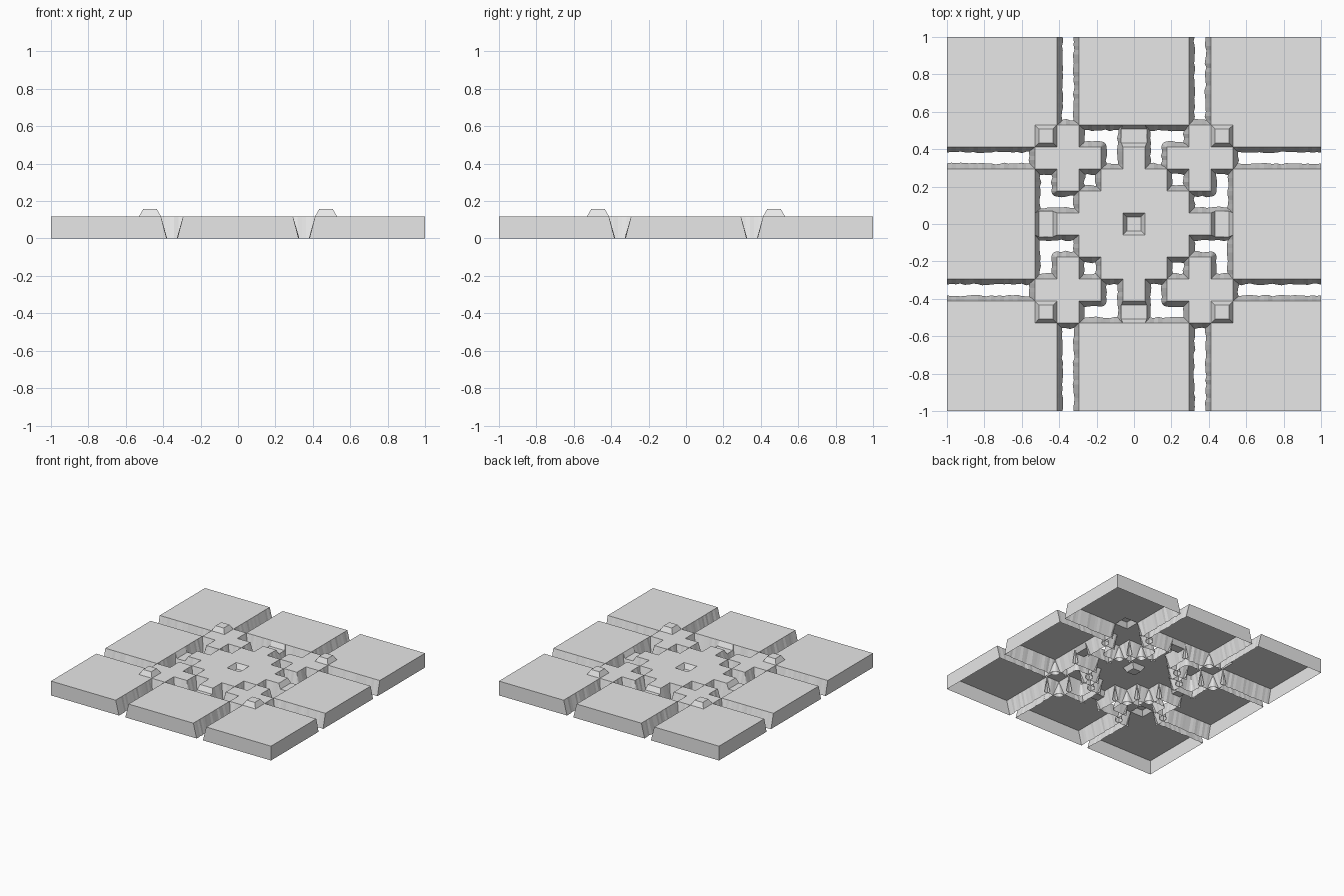
import bpy, bmesh, math, random
from mathutils import Vector

random.seed(4)
if "Cube" in bpy.data.objects:
    bpy.data.objects.remove(bpy.data.objects["Cube"], do_unlink=True)

CELL = 2 / 17          # grid step
HALF = 8               # cells run from -HALF to HALF
H = CELL               # deck height
STEP = CELL / 3        # height of studs, depth of pit and notches
INSET = 0.022
FLARE = 0.03           # how far walls lean out at the foot
SEGS = 5
SIDES = [Vector(d) for d in ((1, 0), (0, 1), (-1, 0), (0, -1))]

stone = bpy.data.materials.new("pale_grey")
stone.use_nodes = True
GREY = (0.8, 0.8, 0.8, 1)
stone.diffuse_color = GREY
stone.node_tree.nodes["Principled BSDF"].inputs["Base Color"].default_value = GREY


def part_of(i, j):
    """Name of the part covering a cell, or None in the channels."""
    a, b = max(abs(i), abs(j)), min(abs(i), abs(j))
    if a > HALF:
        return None
    if a <= 2 and b <= 1 or (b == 0 and a <= 4):
        return "centre_island"
    if a >= 5 and b <= 2:
        if abs(j) > abs(i):
            return "back_slab" if j > 0 else "front_slab"
        return "left_slab" if i > 0 else "right_slab"
    cross = (a, b) in {(3, 3), (3, 2), (4, 3)}
    if cross or (b >= 4):
        return ("back_" if j > 0 else "front_") + ("left" if i > 0 else "right") + "_corner"
    return None


def is_notch(i, j):
    return sorted((abs(i), abs(j))) == [0, 4]


def face(bm, pts, out):
    """Add a face turned towards the direction out."""
    f = bm.faces.new([bm.verts.new(p) for p in pts])
    f.normal_update()
    if f.normal.dot(Vector(out)) < 0:
        f.normal_flip()


def pt(xy, z):
    return Vector((xy.x, xy.y, z))


def square(c, r, z):
    return [pt(c + Vector((sx, sy)) * r, z) for sx, sy in ((-1, -1), (1, -1), (1, 1), (-1, 1))]


def stepped_cell(bm, c, dz):
    """A stud (dz > 0) or a pit (dz < 0) with sloping sides."""
    low, high = square(c, CELL / 2, H), square(c, CELL / 2 - INSET, H + dz)
    face(bm, high, (0, 0, 1))
    for k in range(4):
        m = (k + 1) % 4
        face(bm, [low[k], low[m], high[m], high[k]], (0, 0, 1))


def notch_cell(bm, c, along):
    """A lowered saddle, open on both channel sides."""
    side = Vector((-along.y, along.x))
    r = CELL / 2
    lean = FLARE * STEP / H
    rows = []
    for t, z, w in ((-r, H, r), (INSET - r, H - STEP, r + lean),
                    (r - INSET, H - STEP, r + lean), (r, H, r)):
        rows.append([pt(c + along * t + side * w * s, z) for s in (-1, 1)])
    for p, q in zip(rows, rows[1:]):
        face(bm, [p[0], p[1], q[1], q[0]], (0, 0, 1))


def channel_wall(bm, c, d, notch):
    """A leaning wall with a rough foot along one cell side."""
    tan = Vector((-d.y, d.x))
    r = CELL / 2
    ts = [-r + CELL * k / SEGS for k in range(SEGS + 1)]
    if notch:
        ts[1], ts[-2] = INSET - r, r - INSET
    tops, feet = [], []
    for k, t in enumerate(ts):
        end = k in (0, SEGS)
        z = H - STEP if notch and not end else H
        foot = FLARE if end else FLARE + random.uniform(-0.006, 0.004)
        base = c + tan * t
        tops.append(pt(base + d * (r + FLARE * (H - z) / H), z))
        feet.append(pt(base + d * (r + foot), 0))
    for k in range(SEGS):
        face(bm, [feet[k], feet[k + 1], tops[k + 1], tops[k]], (d.x, d.y, 0))


def corner_fan(bm, c, d, e):
    """A quarter cone rounding an outward corner."""
    apex = c + (d + e) * CELL / 2
    arc = []
    for k in range(4):
        a = math.pi / 2 * k / 3
        arc.append(pt(apex + (d * math.cos(a) + e * math.sin(a)) * FLARE, 0))
    for p, q in zip(arc, arc[1:]):
        face(bm, [pt(apex, H), p, q], (d.x + e.x, d.y + e.y, 0))


def border_wall(bm, c, d, i, j):
    """An upright outer wall, widened at the foot beside a channel."""
    tan = Vector((-d.y, d.x))
    edge = c + d * CELL / 2
    pts = []
    for s in (-1, 1):
        ni, nj = i + round(tan.x) * s, j + round(tan.y) * s
        inside = max(abs(ni), abs(nj)) <= HALF
        lean = FLARE if inside and not part_of(ni, nj) else 0
        top, foot = pt(edge + tan * s * CELL / 2, H), pt(edge + tan * s * (CELL / 2 + lean), 0)
        pts += [top, foot] if s < 0 else [foot, top]
    face(bm, pts, (d.x, d.y, 0))


def add_cell(bm, i, j):
    c = Vector((i, j)) * CELL
    # Deck, pit, stud or notch
    if i == 0 and j == 0:
        stepped_cell(bm, c, -STEP)
    elif abs(i) == 4 and abs(j) == 4:
        stepped_cell(bm, c, STEP)
    elif is_notch(i, j):
        notch_cell(bm, c, Vector((1, 0)) if j == 0 else Vector((0, 1)))
    else:
        face(bm, square(c, CELL / 2, H), (0, 0, 1))
    # Walls on the open sides
    opened = []
    for d in SIDES:
        ni, nj = i + round(d.x), j + round(d.y)
        border = max(abs(ni), abs(nj)) > HALF
        if border:
            border_wall(bm, c, d, i, j)
        elif not part_of(ni, nj):
            channel_wall(bm, c, d, is_notch(i, j))
        opened.append(not border and not part_of(ni, nj))
    for k in range(4):
        m = (k + 1) % 4
        if opened[k] and opened[m]:
            corner_fan(bm, c, SIDES[k], SIDES[m])


# Gather the cells of each part and build it as an open-bottomed shell
parts = {}
for i in range(-HALF, HALF + 1):
    for j in range(-HALF, HALF + 1):
        name = part_of(i, j)
        if name:
            parts.setdefault(name, []).append((i, j))

for name, cells in parts.items():
    bm = bmesh.new()
    for i, j in cells:
        add_cell(bm, i, j)
    bmesh.ops.remove_doubles(bm, verts=bm.verts, dist=0.0001)
    mesh = bpy.data.meshes.new(name)
    bm.to_mesh(mesh)
    bm.free()
    mesh.materials.append(stone)
    bpy.context.collection.objects.link(bpy.data.objects.new(name, mesh))
